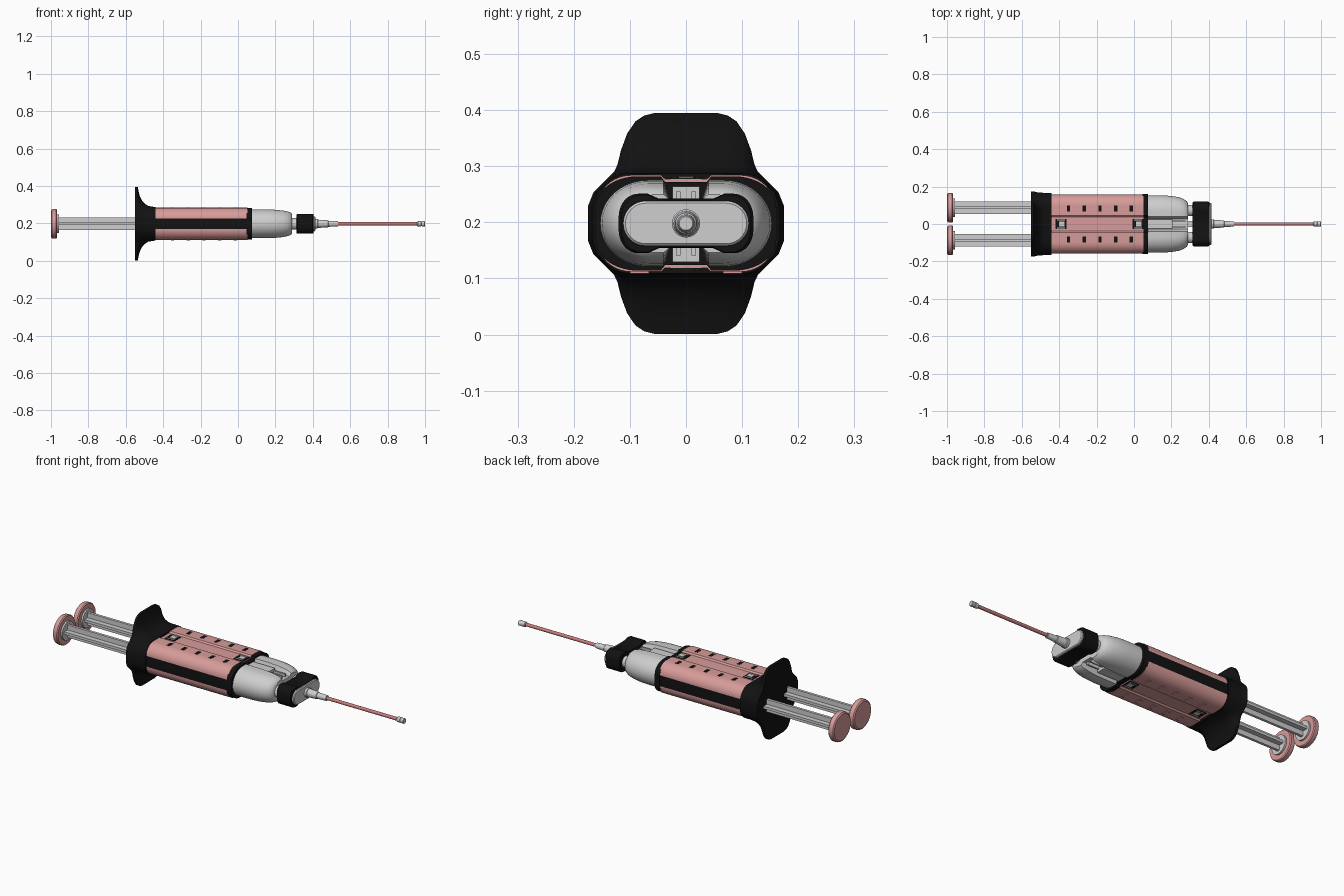
import bpy, bmesh
from math import cos, sin, pi

if "Cube" in bpy.data.objects:
    bpy.data.objects.remove(bpy.data.objects["Cube"])

ZC = 0.198  # height of the long axis


def material(name, rgb, rough=0.5):
    m = bpy.data.materials.new(name)
    m.use_nodes = True
    m.diffuse_color = (*rgb, 1)
    b = m.node_tree.nodes["Principled BSDF"]
    b.inputs["Base Color"].default_value = (*rgb, 1)
    b.inputs["Roughness"].default_value = rough
    return m


PINK = material("soft pink", (0.68, 0.33, 0.32))
ROSE = material("needle rose", (0.58, 0.2, 0.2))
GREY = material("light grey", (0.62, 0.62, 0.62))
BLACK = material("black rubber", (0.006, 0.006, 0.006))


def mirror_quarter(q):
    """Closed outline from a quarter running from the side to the top."""
    r = q[::-1]
    return (q + [(-y, z) for y, z in r[1:]] + [(-y, -z) for y, z in q[1:]]
            + [(y, -z) for y, z in r[1:-1]])


def circle(r, n=8):
    return [(r * cos(i * pi / 2 / n), r * sin(i * pi / 2 / n)) for i in range(n + 1)]


def rounded(hw, hh, side=0.0, corner=None, dip=0.0, dip_w=0.045, slope=0.008, n=10):
    """Flat-topped oval quarter, with an optional groove along the middle."""
    c = hw - (corner or hh)
    pts = [(hw, 0)] if side else []
    for i in range(n + 1):
        a = i * pi / 2 / n
        pts.append((c + (hw - c) * cos(a), side + (hh - side) * sin(a)))
    if dip:
        pts += [(dip_w, hh), (dip_w - slope, hh - dip), (0, hh - dip)]
    else:
        pts.append((0, hh))
    return pts


def loft(name, rings, mats, y0=0.0, z0=ZC, rule=None):
    """Skin quarter outlines placed along x."""
    bm = bmesh.new()
    loops = [[bm.verts.new((x, y0 + y, z0 + z)) for y, z in mirror_quarter(q)]
             for x, q in rings]
    for a, b in zip(loops, loops[1:]):
        for i in range(len(a)):
            j = (i + 1) % len(a)
            bm.faces.new((a[i], a[j], b[j], b[i]))
    bm.faces.new(loops[0])
    bm.faces.new(loops[-1])
    bmesh.ops.recalc_face_normals(bm, faces=bm.faces)
    if rule:
        for f in bm.faces:
            f.material_index = rule(f.calc_center_median())
    me = bpy.data.meshes.new(name)
    bm.to_mesh(me)
    bm.free()
    for m in mats:
        me.materials.append(m)
    me.shade_smooth()
    me.set_sharp_from_angle(angle=0.6)
    ob = bpy.data.objects.new(name, me)
    bpy.context.collection.objects.link(ob)
    return ob


def lathe(name, profile, mat, y0=0.0, z0=ZC):
    return loft(name, [(x, circle(r)) for x, r in profile], [mat], y0, z0)


def block(name, x0, x1, hw, zlo, zhi, mat, y0=0.0):
    h = (zhi - zlo) / 2
    q = [(hw, 0), (hw, h), (0, h)]
    return loft(name, [(x0, q), (x1, q)], [mat], y0, (zlo + zhi) / 2)


# Two plungers with thumb discs and cross-shaped rods
for side, y in (("left", 0.087), ("right", -0.087)):
    lathe(f"{side}_thumb_disc", [(-1, 0.07), (-0.995, 0.077), (-0.988, 0.079),
                                 (-0.972, 0.079), (-0.967, 0.075)], PINK, y)
    lathe(f"{side}_disc_collar", [(-0.968, 0.05), (-0.958, 0.05)], GREY, y)
    t, r = 0.007, 0.034
    plus = [(r, 0), (r, t), (t, t), (t, r), (0, r)]
    loft(f"{side}_plunger_rod", [(-0.96, plus), (-0.53, plus)], [GREY], y)

# Finger flange, blending from winged plate to body collar
outer = [(0.175, 0), (0.175, 0.03), (0.165, 0.055), (0.128, 0.092), (0.122, 0.105),
         (0.116, 0.13), (0.105, 0.16), (0.09, 0.182), (0.075, 0.192), (0.055, 0.197), (0, 0.197)]
inner = [(0.166, 0), (0.166, 0.03), (0.158, 0.055), (0.132, 0.08), (0.122, 0.085),
         (0.112, 0.088), (0.1, 0.089), (0.09, 0.089), (0.075, 0.089), (0.055, 0.089), (0, 0.089)]
flange = []
for x, w in ((-0.55, 1), (-0.536, 1), (-0.532, 0.8), (-0.525, 0.55), (-0.515, 0.35),
             (-0.5, 0.18), (-0.48, 0.06), (-0.44, 0)):
    flange.append((x, [(a[0] * w + b[0] * (1 - w), a[1] * w + b[1] * (1 - w))
                       for a, b in zip(outer, inner)]))
loft("finger_flange", flange, [BLACK])

# Barrel housing with black side bands and a shallow central channel
body = rounded(0.158, 0.086, side=0.029, corner=0.06, dip=0.007)
loft("housing", [(-0.46, body), (0.05, body)], [PINK, BLACK],
     rule=lambda c: int(abs(c.z - ZC) < 0.03 and abs(c.y) > 0.15))
ring = rounded(0.161, 0.084, side=0.029, corner=0.075, dip=0.01)
loft("housing_end_ring", [(0.045, ring), (0.075, ring)], [BLACK])

# Window slots and end clips on both broad faces
for s, face in ((1, "top"), (-1, "bottom")):
    surface = ZC + s * 0.086
    for i in range(5):
        x = -0.35 + i * 0.084
        for y in (0.083, -0.083):
            block(f"{face}_slot", x - 0.009, x + 0.009, 0.017, surface - 0.003,
                  surface + 0.001, BLACK if s > 0 else PINK, y)
    for x in (-0.39, 0.022):
        floor = ZC + s * 0.079
        block(f"{face}_clip_recess", x - 0.03, x + 0.028, 0.028, floor - 0.003,
              floor + 0.003, BLACK)
        block(f"{face}_clip_tab", x - 0.012, x + 0.018, 0.013, floor - 0.004,
              floor + 0.005, GREY)
        for y in (0.021, -0.021):
            block(f"{face}_clip_side", x - 0.022, x + 0.022, 0.003, floor - 0.004,
                  floor + 0.004, GREY, y)

# Tapered twin-barrel nose with a groove between the barrels
nose = []
for x, hw, hh in ((0.07, 0.153, 0.077), (0.15, 0.153, 0.077), (0.2, 0.15, 0.075),
                  (0.24, 0.143, 0.071), (0.265, 0.134, 0.066), (0.282, 0.122, 0.06),
                  (0.29, 0.108, 0.052)):
    nose.append((x, rounded(hw, hh, corner=hh * 1.1, dip=hh - 0.042, dip_w=0.04, slope=0.012)))
loft("nose", nose, [GREY])
for s in (1, -1):
    block("nose_bridge", 0.07, 0.205, 0.024, ZC + s * 0.055 - 0.014, ZC + s * 0.055 + 0.011, GREY)
    for y in (0.014, -0.014):
        block("nose_rib", 0.2, 0.275, 0.004, ZC + s * 0.045 - 0.012, ZC + s * 0.045 + 0.012, GREY, y)

# Outlets linking the nose to the cap
for y in (0.072, -0.072):
    lathe("outlet", [(0.28, 0.03), (0.325, 0.03)], GREY, y)
block("outlet_link", 0.28, 0.325, 0.016, ZC - 0.02, ZC + 0.02, GREY)


# Pinched black cap and grey tip plate
def cap_section(k):
    return rounded(0.12 * k, 0.053 * k, side=0.012, corner=0.035, dip=0.009, dip_w=0.068, slope=0.02)


loft("cap", [(0.313, cap_section(0.95)), (0.318, cap_section(1)),
             (0.398, cap_section(1)), (0.403, cap_section(0.96))], [BLACK])
loft("tip_plate", [(0.395, rounded(0.112, 0.04)), (0.41, rounded(0.112, 0.04)),
                   (0.414, rounded(0.108, 0.036))], [GREY])

# Nozzle, needle and needle tip
lathe("nozzle", [(0.41, 0.025), (0.425, 0.025), (0.428, 0.022), (0.48, 0.019),
                 (0.483, 0.016), (0.535, 0.014)], GREY)
lathe("needle", [(0.53, 0.009), (0.965, 0.009)], ROSE)
lathe("needle_tip", [(0.958, 0.011), (0.962, 0.014), (0.978, 0.014), (0.98, 0.012),
                     (0.985, 0.014), (0.998, 0.014), (1.0, 0.012)], GREY)
